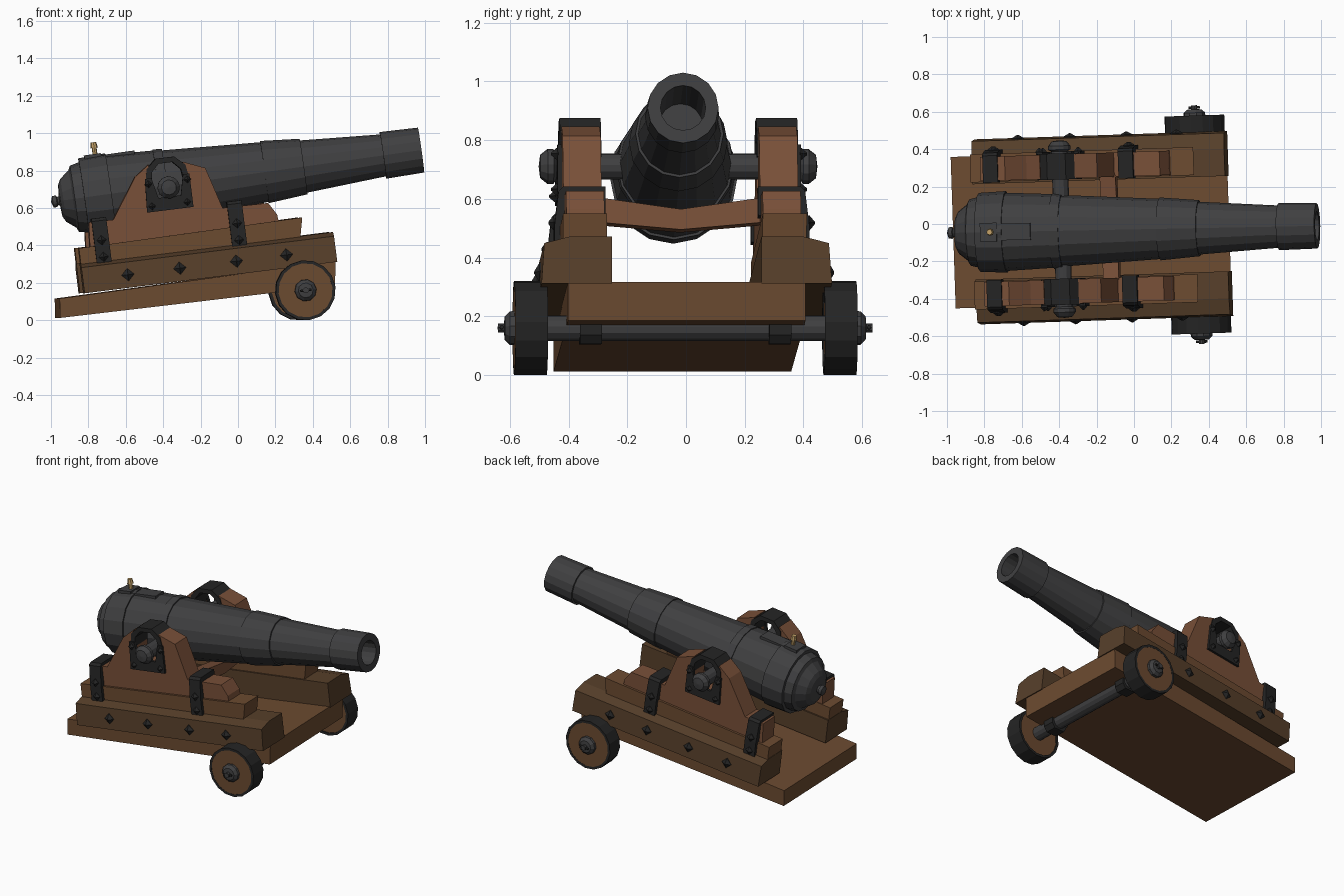
import bpy, bmesh
from math import radians, sin, cos, pi
from mathutils import Matrix, Vector

if "Cube" in bpy.data.objects:
    bpy.data.objects.remove(bpy.data.objects["Cube"])


def material(name, rgb):
    m = bpy.data.materials.new(name)
    m.diffuse_color = (*rgb, 1)
    m.use_nodes = True
    m.node_tree.nodes["Principled BSDF"].inputs["Base Color"].default_value = m.diffuse_color
    return m


IRON = material("gun_iron", (0.05, 0.05, 0.052))
BLACK = material("black_iron", (0.018, 0.018, 0.018))
WOOD = material("wood", (0.15, 0.07, 0.03))
DARK = material("dark_wood", (0.095, 0.05, 0.023))
LIGHT = material("light_wood", (0.19, 0.08, 0.04))
BRASS = material("brass", (0.55, 0.36, 0.14))


def frame(pos, yaw, pitch):
    return (Matrix.Translation(pos) @ Matrix.Rotation(radians(yaw), 4, 'Z')
            @ Matrix.Rotation(radians(-pitch), 4, 'Y'))


# Carriage frame starts at the axle centre, gun frame at the muzzle centre
CARRIAGE = frame((0.342, -0.003, 0.16), 1.9, 7.1)
GUN = frame((0.979, -0.01, 0.91), 1.1, 8.0)


def finish(bm, name, mat, fr):
    bmesh.ops.remove_doubles(bm, verts=bm.verts, dist=1e-5)
    bmesh.ops.recalc_face_normals(bm, faces=bm.faces)
    me = bpy.data.meshes.new(name)
    bm.to_mesh(me)
    bm.free()
    me.materials.append(mat)
    ob = bpy.data.objects.new(name, me)
    ob.matrix_world = fr
    bpy.context.collection.objects.link(ob)
    return ob


def prism(name, pts, a, b, mat, axis='v', fr=CARRIAGE):
    """Extrude a profile: (u, w) points along v, or (v, w) points along u."""
    bm = bmesh.new()
    place = (lambda p, t: (p[0], t, p[1])) if axis == 'v' else (lambda p, t: (t, p[0], p[1]))
    lo = [bm.verts.new(place(p, a)) for p in pts]
    hi = [bm.verts.new(place(p, b)) for p in pts]
    bm.faces.new(lo)
    bm.faces.new(hi)
    for i in range(len(pts)):
        j = (i + 1) % len(pts)
        bm.faces.new((lo[i], lo[j], hi[j], hi[i]))
    return finish(bm, name, mat, fr)


def lathe(name, prof, mat, axis='X', n=16, centre=(0, 0, 0), fr=CARRIAGE, closed=False):
    """Revolve (position, radius) points about an axis."""
    bm = bmesh.new()
    rings = []
    for t, r in prof:
        ring = []
        for i in range(n):
            c, s = r * cos(2 * pi * i / n), r * sin(2 * pi * i / n)
            p = {'X': (t, c, s), 'Y': (c, t, s), 'Z': (c, s, t)}[axis]
            ring.append(bm.verts.new(Vector(p) + Vector(centre)))
        rings.append(ring)
    pairs = list(zip(rings, rings[1:])) + ([(rings[-1], rings[0])] if closed else [])
    for p, q in pairs:
        for i in range(n):
            j = (i + 1) % n
            bm.faces.new((p[i], p[j], q[j], q[i]))
    return finish(bm, name, mat, fr)


def rect(u0, u1, w0, w1):
    return [(u0, w0), (u1, w0), (u1, w1), (u0, w1)]


# Gun barrel with rings, breech steps, knob and hollow bore
outline = [(0.55, 0), (0.55, 0.075), (0.979, 0.077), (0.979, 0.121), (0.775, 0.126),
           (0.775, 0.113), (0.35, 0.141), (0.35, 0.150), (0.14, 0.168), (0.14, 0.161),
           (-0.38, 0.191), (-0.38, 0.199), (-0.43, 0.203), (-0.43, 0.197), (-0.68, 0.209),
           (-0.68, 0.218), (-0.825, 0.211), (-0.825, 0.19), (-0.875, 0.178), (-0.885, 0.155),
           (-0.935, 0.115), (-0.95, 0.085), (-0.955, 0.025), (-0.965, 0.022), (-0.97, 0.032),
           (-0.99, 0.03), (-1.0, 0)]
lathe("gun_barrel", [((x - 0.979) / 0.99, r) for x, r in outline], IRON, fr=GUN)

# Trunnion bar with capped ends, and the brass vent tube on its plate
T = (-0.654, 0, 0.636)
lathe("trunnions", [(-0.475, 0), (-0.47, 0.04), (-0.445, 0.06), (-0.425, 0.06), (-0.415, 0.044),
                    (0.415, 0.044), (0.425, 0.06), (0.445, 0.06), (0.47, 0.04), (0.475, 0)],
      IRON, 'Y', 12, T)
prism("vent_plate", rect(-1.79, -1.70, 0.19, 0.222), -0.05, 0.05, IRON, fr=GUN)
prism("vent_strip", rect(-1.70, -1.52, 0.19, 0.211), -0.045, 0.045, IRON, fr=GUN)
lathe("vent_tube", [(0.20, 0), (0.20, 0.013), (0.255, 0.013), (0.255, 0.02), (0.285, 0.015),
                    (0.285, 0)], BRASS, 'Z', 8, (-1.73, 0, 0), GUN)

# Base plank, axle and cross piece
prism("base_plank", [(-1.315, 0.015), (0.165, 0.005), (0.185, 0.135), (-1.305, 0.118)],
      -0.405, 0.405, WOOD)
lathe("axle", [(-0.6, 0), (-0.6, 0.044), (0.6, 0.044), (0.6, 0)], IRON, 'Y', 12)
prism("transom", [(-0.28, 0.41), (0, 0.385), (0.28, 0.41), (0.28, 0.495), (0, 0.455),
                  (-0.28, 0.495)], -0.46, -0.375, LIGHT, 'u')

# Cheek with a round seat for the trunnion
seat = [(T[0] + 0.09 * cos(a), T[2] + 0.09 * sin(a))
        for a in [radians(200 + 20 * i) for i in range(8)]]
cheek = ([(-0.38, 0.49), (-0.975, 0.49), (-0.825, 0.712), (-0.745, 0.77)] + seat
         + [(-0.56, 0.762), (-0.445, 0.715)])

# Arched cap strap over the trunnion
outer = [(-0.12, 0.02), (-0.105, 0.11), (-0.05, 0.16), (0.05, 0.16), (0.105, 0.11), (0.12, 0.02)]
inner = [(0.088, 0.02), (0.078, 0.09), (0.038, 0.132), (-0.038, 0.132), (-0.078, 0.09),
         (-0.088, 0.02)]
arch = [(T[0] + x, T[2] + z) for x, z in outer + inner]
plate = [(T[0] + x, T[2] + z) for x, z in
         [(-0.13, -0.12), (0.12, -0.12), (0.12, 0.06), (0.085, 0.06), (0.06, -0.05),
          (-0.06, -0.05), (-0.085, 0.06), (-0.12, 0.06)]]


def bolt(name, u, w, v, s, r=0.034):
    lathe(name, [(v * s, r), ((v + 0.006) * s, r), ((v + 0.024) * s, 0.004),
                 ((v + 0.024) * s, 0)], BLACK, 'Y', 4, (u, 0, w))


for side, s in (("right", -1), ("left", 1)):
    # Stepped timber side of the carriage
    prism(side + "_lower_beam", [(0.255 * s, 0.13), (0.495 * s, 0.13), (0.485 * s, 0.268),
                                 (0.40 * s, 0.29), (0.255 * s, 0.29)], -1.172, 0.19, DARK, 'u')
    prism(side + "_middle_beam", [(-1.17, 0.27), (0.01, 0.27), (0.036, 0.388), (-1.17, 0.372)],
          0.265 * s, 0.415 * s, WOOD)
    prism(side + "_upper_beam", [(-1.11, 0.37), (-0.09, 0.37), (-0.095, 0.42), (-0.135, 0.487),
                                 (-1.10, 0.503)], 0.27 * s, 0.40 * s, LIGHT)
    prism(side + "_cheek", cheek, 0.27 * s, 0.40 * s, LIGHT)

    # Trunnion cap and side plate
    prism(side + "_trunnion_cap", arch, 0.265 * s, 0.405 * s, BLACK)
    prism(side + "_cap_plate", plate, 0.395 * s, 0.415 * s, BLACK)
    for du, dw in ((-0.1, -0.09), (0.09, -0.09), (-0.105, 0.03), (0.105, 0.03)):
        bolt(side + "_cap_bolt", T[0] + du, T[2] + dw, 0.412, s, 0.02)

    # Iron bands wrapped over the upper beam
    for u, label in ((-1.045, "rear"), (-0.315, "front")):
        band = [(0.26, 0.42), (0.26, 0.52), (0.405, 0.52), (0.42, 0.505), (0.435, 0.38),
                (0.435, 0.265), (0.41, 0.265), (0.39, 0.42)]
        prism(f"{side}_{label}_band", [(v * s, w) for v, w in band], u - 0.04, u + 0.04, BLACK, 'u')
        for w in (0.31, 0.40):
            bolt(side + "_band_bolt", u, w, 0.43, s, 0.026)

    # Diamond bolts along the lower beam
    for u in (-0.93, -0.65, -0.345, -0.075):
        bolt(side + "_beam_bolt", u, 0.2, 0.487, s)

    # Wheel: wooden disc, iron tyre, hub and linch pin
    lathe(side + "_wheel", [(0.478 * s, 0), (0.478 * s, 0.15), (0.582 * s, 0.15), (0.582 * s, 0)],
          WOOD, 'Y')
    lathe(side + "_tyre", [(0.472 * s, 0.145), (0.472 * s, 0.161), (0.583 * s, 0.161),
                           (0.583 * s, 0.145)], BLACK, 'Y', closed=True)
    lathe(side + "_hub", [(0.57 * s, 0.06), (0.598 * s, 0.058), (0.615 * s, 0.04),
                          (0.617 * s, 0.016), (0.638 * s, 0.016), (0.638 * s, 0)], IRON, 'Y', 10)
    lathe(side + "_linch_pin", [(-0.03, 0), (-0.03, 0.007), (0.03, 0.007), (0.03, 0)],
          BLACK, 'X', 6, (0, 0.626 * s, 0))

    # Axle bracket
    prism(side + "_axle_bracket", [(-0.075, 0.02), (-0.06, -0.01), (-0.045, -0.05), (0.03, -0.058),
                                   (0.055, -0.03), (0.06, 0.02)], 0.285 * s, 0.36 * s, BLACK)
